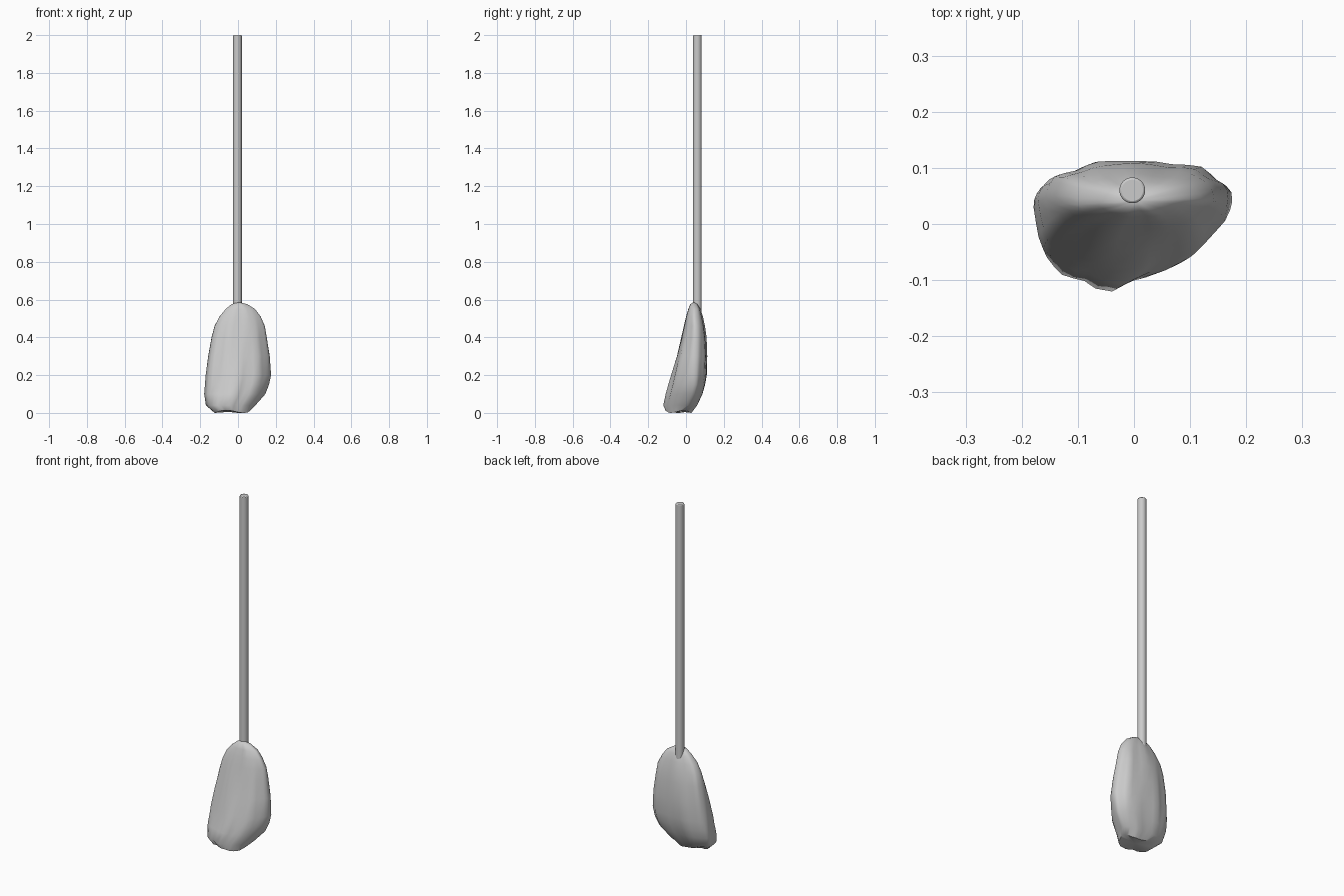
import bpy, bmesh, math

if "Cube" in bpy.data.objects:
    bpy.data.objects.remove(bpy.data.objects["Cube"])

def smooth(obj, angle):
    bpy.ops.object.select_all(action='DESELECT')
    obj.select_set(True)
    bpy.context.view_layer.objects.active = obj
    bpy.ops.object.shade_smooth_by_angle(angle=math.radians(angle))

# stone head: rings of z, left, right, front, back, widest y
rings = [
    (0.012, -0.125, 0.065, -0.105, 0.030, -0.02),
    (0.040, -0.170, 0.092, -0.116, 0.060, 0.01),
    (0.100, -0.179, 0.145, -0.103, 0.088, 0.03),
    (0.150, -0.175, 0.164, -0.090, 0.102, 0.04),
    (0.200, -0.171, 0.175, -0.077, 0.111, 0.04),
    (0.300, -0.158, 0.168, -0.050, 0.114, 0.045),
    (0.400, -0.140, 0.152, -0.026, 0.108, 0.05),
    (0.460, -0.124, 0.142, -0.012, 0.099, 0.05),
    (0.510, -0.098, 0.120, 0.000, 0.088, 0.045),
    (0.550, -0.065, 0.090, 0.012, 0.076, 0.045),
    (0.575, -0.035, 0.050, 0.022, 0.062, 0.043),
]
SEG = 36
bm = bmesh.new()
loops = []
for z, x0, x1, y0, y1, yc in rings:
    xc = (x0 + x1) / 2
    hw = (x1 - x0) / 2
    loop = []
    for i in range(SEG):
        a = 2 * math.pi * i / SEG
        c, s = math.cos(a), math.sin(a)
        # blunter left and back, straighter right front
        p = 1.1 if (c > 0 and s < 0) else 0.85
        depth = (y1 - yc) if s > 0 else (yc - y0)
        x = math.copysign(abs(c) ** p, c)
        y = math.copysign(abs(s) ** p, s)
        # shallow lengthwise grooves
        g = 1 + 0.035 * math.sin(7 * a + 5 * z) + 0.025 * math.sin(11 * a - 9 * z + 1) - 0.02
        zz = z + (0.007 * math.sin(3 * a + 1) if z < 0.03 else 0)
        loop.append(bm.verts.new((xc + hw * x * (1 + (g - 1) * abs(s)),
                                  yc + depth * y * g, zz)))
    loops.append(loop)
for lo, hi in zip(loops, loops[1:]):
    for i in range(SEG):
        j = (i + 1) % SEG
        bm.faces.new((lo[i], lo[j], hi[j], hi[i]))
bottom = bm.verts.new((-0.03, -0.03, 0.012))
top = bm.verts.new((0.004, 0.042, 0.587))
for i in range(SEG):
    j = (i + 1) % SEG
    bm.faces.new((loops[0][j], loops[0][i], bottom))
    bm.faces.new((loops[-1][i], loops[-1][j], top))
zmin = min(v.co.z for v in bm.verts)
for v in bm.verts:
    if v.co.z < 0.03:
        v.co.z -= zmin
bmesh.ops.recalc_face_normals(bm, faces=bm.faces)
mesh = bpy.data.meshes.new("stone_head")
bm.to_mesh(mesh)
bm.free()
stone = bpy.data.objects.new("stone_head", mesh)
bpy.context.collection.objects.link(stone)
smooth(stone, 45)

# long straight handle set into the stone
bpy.ops.mesh.primitive_cylinder_add(vertices=32, radius=0.023, depth=1.5,
                                    location=(-0.003, 0.06, 1.25))
handle = bpy.context.object
handle.name = "handle"
bev = handle.modifiers.new("rounded_end", 'BEVEL')
bev.width = 0.004
bev.segments = 2
bev.limit_method = 'ANGLE'
smooth(handle, 60)
